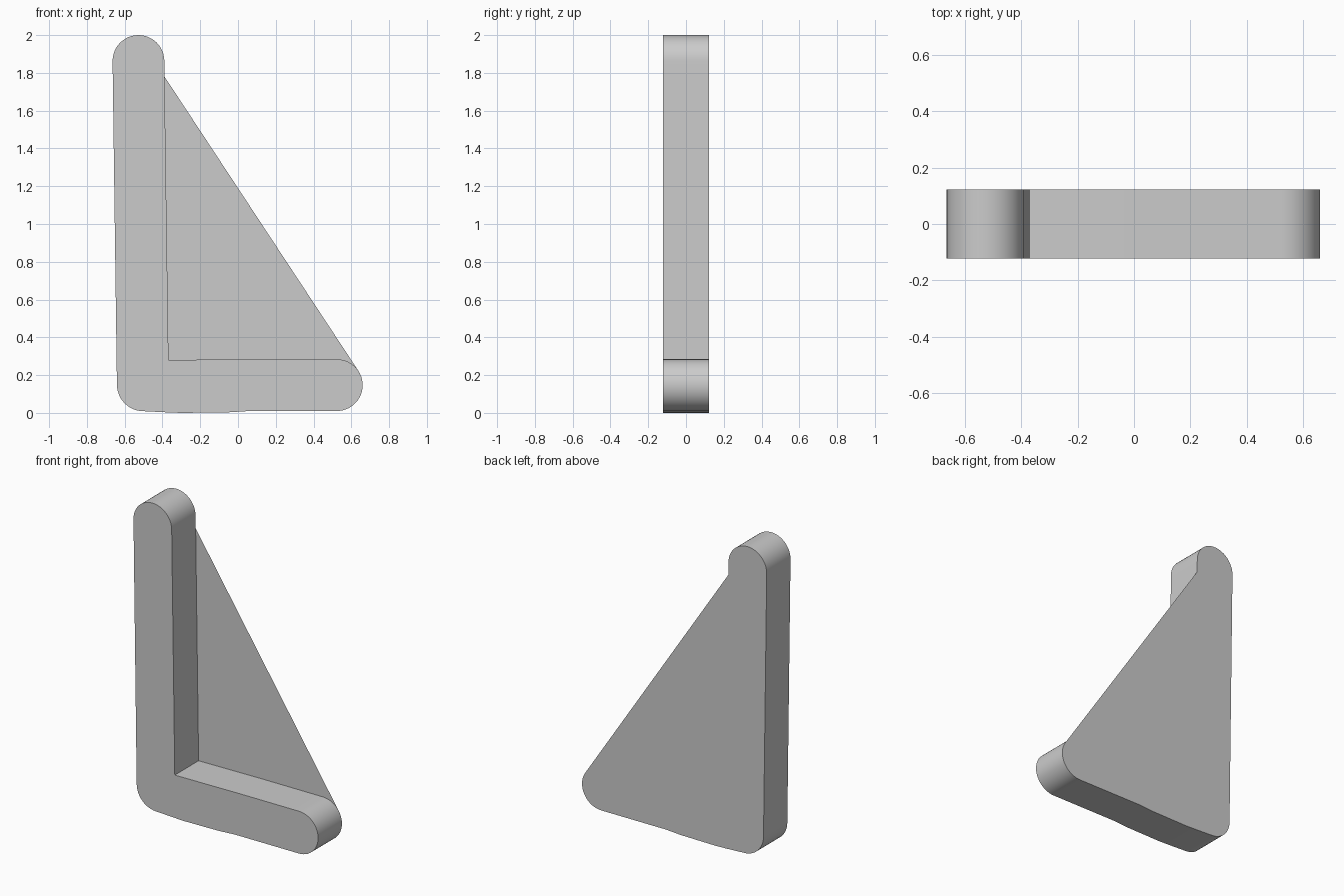
import bpy, bmesh
from math import cos, sin, radians

if "Cube" in bpy.data.objects:
    bpy.data.objects.remove(bpy.data.objects["Cube"])

HALF = 0.122  # half depth along y


def arc(cx, cz, r, a0, a1, n):
    """Points on an arc in the xz plane, angles in degrees."""
    steps = [radians(a0 + (a1 - a0) * i / n) for i in range(n + 1)]
    return [(cx + r * cos(a), cz + r * sin(a)) for a in steps]


# L outline, counter-clockwise seen from the front
heel = arc(-0.50, 0.15, 0.141, 180, 270, 12)
sole = [(-0.38, 0.003), (-0.30, 0.0), (-0.05, 0.003), (0.06, 0.01)]
toe_outer = arc(0.523, 0.147, 0.137, -90, 33.5, 18)
toe_inner = arc(0.523, 0.147, 0.137, 33.5, 90, 8)[1:]
inner = [(0.08, 0.284), (-0.368, 0.28)]
leg_top = [(-0.389, 1.78)] + arc(-0.527, 1.863, 0.137, 0, 180, 24)

outline = heel + sole + toe_outer + toe_inner + inner + leg_top
skipped = set(toe_inner + inner)  # points the back sheet bridges across

bm = bmesh.new()
front = [bm.verts.new((x, -HALF, z)) for x, z in outline]
back = [bm.verts.new((x, HALF, z)) for x, z in outline]

# Front cap follows the L
bm.faces.new(front)

# Side walls
n = len(outline)
for i in range(n):
    j = (i + 1) % n
    f = bm.faces.new((front[j], front[i], back[i], back[j]))
    f.smooth = True

# Back sheet closes the L and spans its inner corner
bm.faces.new([v for v, p in zip(back, outline) if p not in skipped][::-1])

mesh = bpy.data.meshes.new("angle_bracket")
bm.to_mesh(mesh)
bm.free()
bracket = bpy.data.objects.new("angle_bracket", mesh)
bpy.context.collection.objects.link(bracket)

# Smooth round ends, crisp rims
bpy.context.view_layer.objects.active = bracket
bracket.select_set(True)
bpy.ops.object.shade_smooth_by_angle(angle=radians(30))
